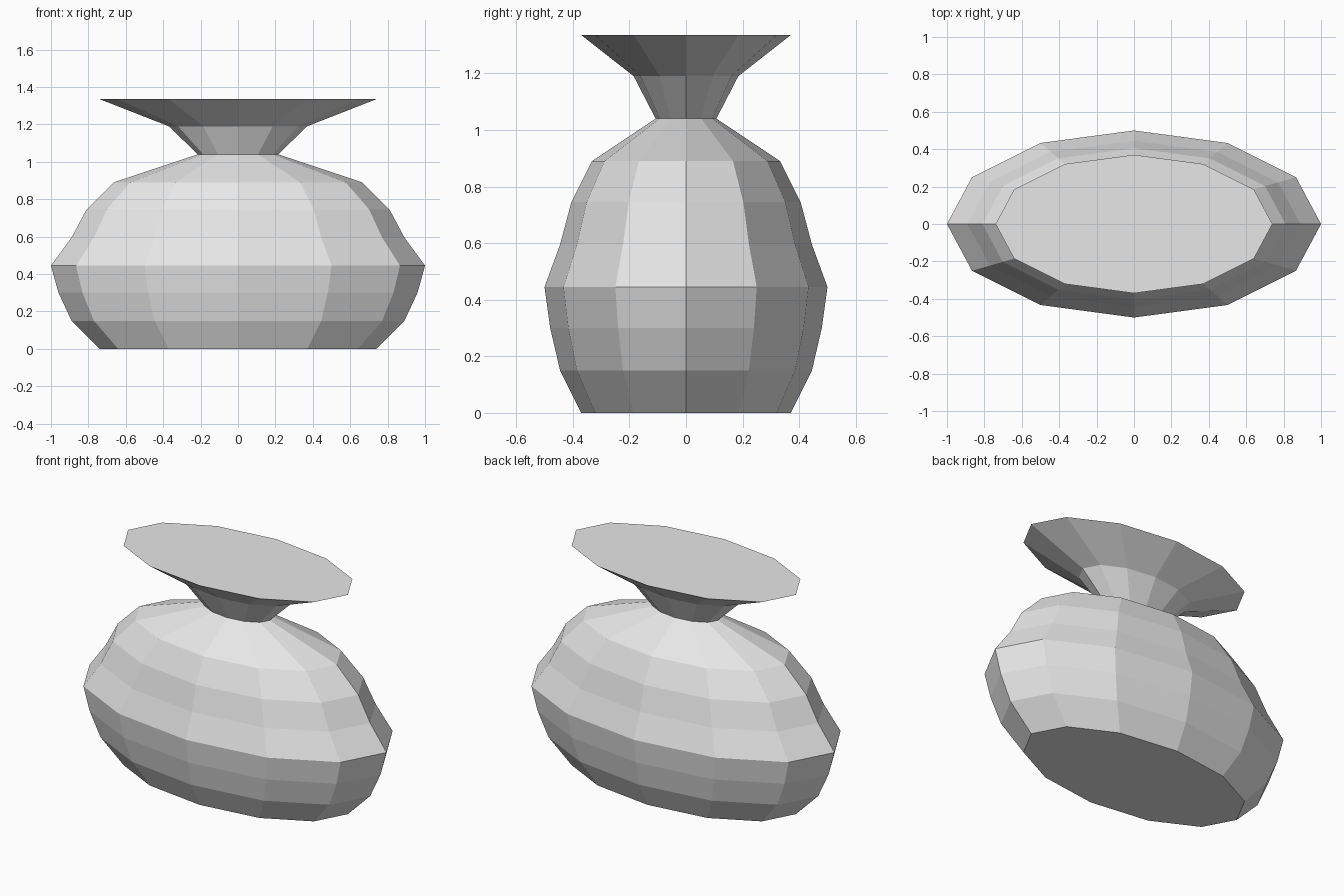
import bpy
import bmesh
from math import cos, sin, tau

cube = bpy.data.objects.get("Cube")
if cube:
    bpy.data.objects.remove(cube, do_unlink=True)

SIDES = 12
DEPTH = 0.5  # the vase is half as deep as it is wide

# Half-width and height of each ring, from the base to the flared mouth
PROFILE = [
    (0.74, 0.0), (0.89, 0.15), (0.96, 0.3), (1.0, 0.445), (0.89, 0.595),
    (0.81, 0.745), (0.665, 0.89), (0.215, 1.04), (0.37, 1.19), (0.74, 1.335),
]

clay = bpy.data.materials.new("light grey clay")
clay.use_nodes = True
grey = (0.8, 0.8, 0.8, 1.0)
clay.diffuse_color = grey
for node in clay.node_tree.nodes:
    if node.type == 'BSDF_PRINCIPLED':
        node.inputs["Base Color"].default_value = grey


def turned_object(name, profile, material):
    """Closed, faceted oval solid built from a ring at each profile point."""
    bm = bmesh.new()
    rings = []
    for radius, z in profile:
        angles = [tau * i / SIDES for i in range(SIDES)]
        rings.append([bm.verts.new((radius * cos(a), radius * DEPTH * sin(a), z))
                      for a in angles])
    for low, high in zip(rings, rings[1:]):
        for i in range(SIDES):
            j = (i + 1) % SIDES
            bm.faces.new((low[i], low[j], high[j], high[i]))
    # Flat base and flat closed mouth
    bm.faces.new(list(reversed(rings[0])))
    bm.faces.new(rings[-1])
    bmesh.ops.recalc_face_normals(bm, faces=bm.faces[:])
    mesh = bpy.data.meshes.new(name)
    bm.to_mesh(mesh)
    bm.free()
    mesh.materials.append(material)
    obj = bpy.data.objects.new(name, mesh)
    bpy.context.collection.objects.link(obj)
    return obj


# Body, neck and flared mouth in one piece
turned_object("oval_vase", PROFILE, clay)
